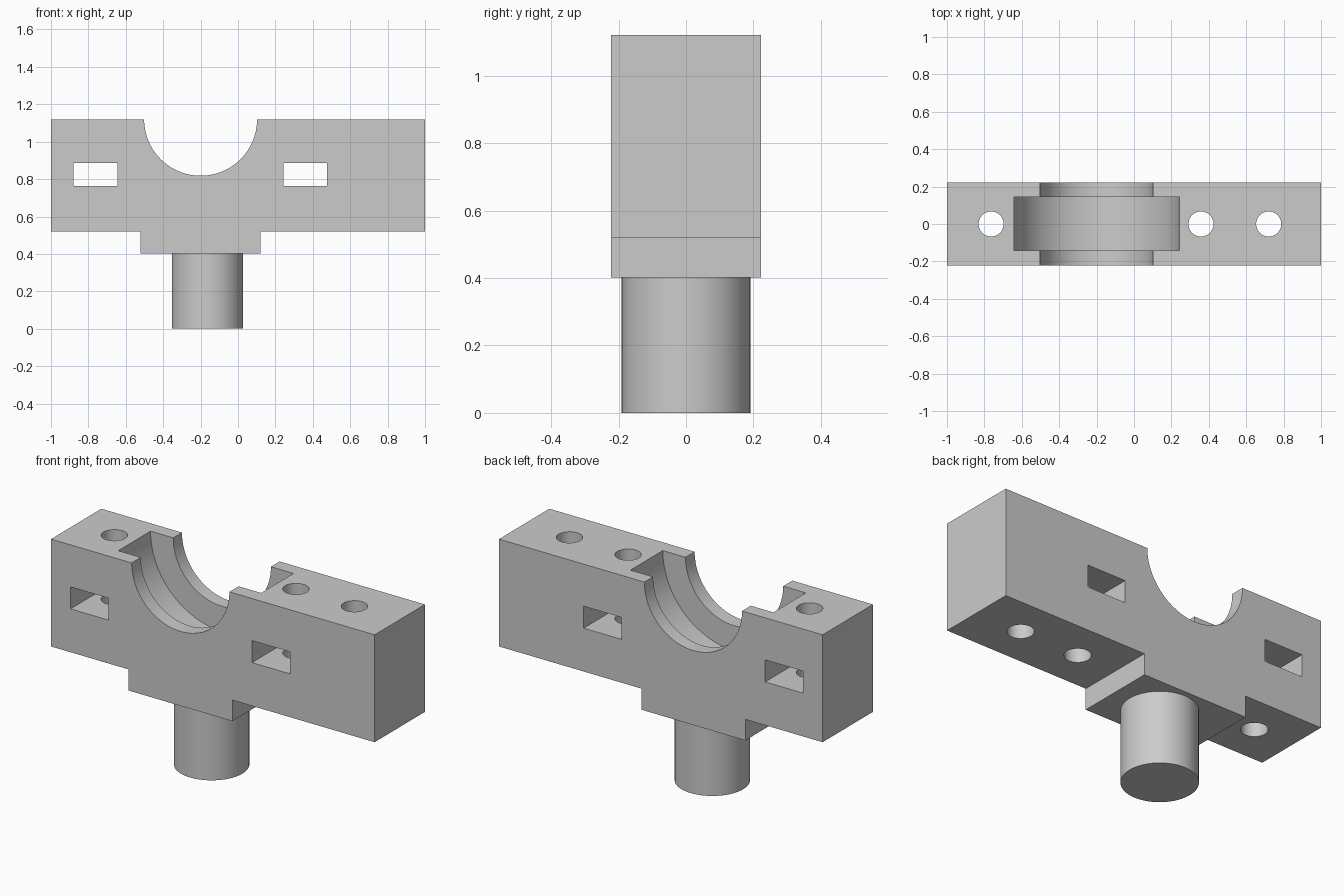
import bpy
import bmesh
import math

cube = bpy.data.objects.get("Cube")
if cube:
    bpy.data.objects.remove(cube, do_unlink=True)

grey = bpy.data.materials.new("plain grey")
colour = (0.6, 0.6, 0.6, 1)
grey.diffuse_color = colour
grey.use_nodes = True
grey.node_tree.nodes["Principled BSDF"].inputs["Base Color"].default_value = colour

HALF_DEPTH = 0.222
TOP = 1.12
BAR_BOTTOM = 0.52
PAD_BOTTOM = 0.402
BORE_X = -0.2


def activate(obj):
    bpy.ops.object.select_all(action="DESELECT")
    obj.select_set(True)
    bpy.context.view_layer.objects.active = obj


def extrude_profile(name, points, half_depth):
    """Extrude an outline in the x-z plane along y."""
    bm = bmesh.new()
    face = bm.faces.new([bm.verts.new((x, -half_depth, z)) for x, z in points])
    result = bmesh.ops.extrude_face_region(bm, geom=[face])
    moved = [v for v in result["geom"] if isinstance(v, bmesh.types.BMVert)]
    bmesh.ops.translate(bm, vec=(0, 2 * half_depth, 0), verts=moved)
    bmesh.ops.recalc_face_normals(bm, faces=bm.faces)
    mesh = bpy.data.meshes.new(name)
    bm.to_mesh(mesh)
    bm.free()
    mesh.materials.append(grey)
    obj = bpy.data.objects.new(name, mesh)
    bpy.context.collection.objects.link(obj)
    return obj


def cylinder(name, radius, depth, location, rotation=(0, 0, 0), sides=64):
    bpy.ops.mesh.primitive_cylinder_add(vertices=sides, radius=radius, depth=depth,
                                        location=location, rotation=rotation)
    obj = bpy.context.object
    obj.name = name
    obj.data.materials.append(grey)
    return obj


def cut(target, cutter):
    mod = target.modifiers.new("cut", "BOOLEAN")
    mod.operation = "DIFFERENCE"
    mod.solver = "EXACT"
    mod.object = cutter
    activate(target)
    bpy.ops.object.modifier_apply(modifier=mod.name)
    bpy.data.objects.remove(cutter, do_unlink=True)


# Bar with its lower pad and half-round bearing seat
bore_radius = 0.302
steps = 48
arc = [(BORE_X + bore_radius * math.cos(math.pi * i / steps),
        TOP - bore_radius * math.sin(math.pi * i / steps)) for i in range(steps + 1)]
outline = [(-1, TOP), (-1, BAR_BOTTOM), (-0.522, BAR_BOTTOM), (-0.522, PAD_BOTTOM),
           (0.12, PAD_BOTTOM), (0.12, BAR_BOTTOM), (1, BAR_BOTTOM), (1, TOP)]
block = extrude_profile("bearing_block", outline + arc, HALF_DEPTH)

# Wider groove in the middle of the seat
cut(block, cylinder("groove_cutter", 0.442, 0.286, (BORE_X, 0.002, TOP),
                    (math.pi / 2, 0, 0), 96))

# Rectangular nut slots through the depth
for left in (-0.88, 0.242):
    right = left + 0.235
    corners = [(left, 0.762), (right, 0.762), (right, 0.885), (left, 0.885)]
    cut(block, extrude_profile("slot_cutter", corners, 0.4))

# Vertical bolt holes
for x in (-0.764, 0.358, 0.72):
    cut(block, cylinder("hole_cutter", 0.067, 2, (x, 0, 0.8), sides=48))

# Round stem below the pad
stem = cylinder("stem", 0.191, PAD_BOTTOM, (-0.163, 0, PAD_BOTTOM / 2))

for obj in (block, stem):
    activate(obj)
    bpy.ops.object.shade_smooth_by_angle(angle=math.radians(30))
